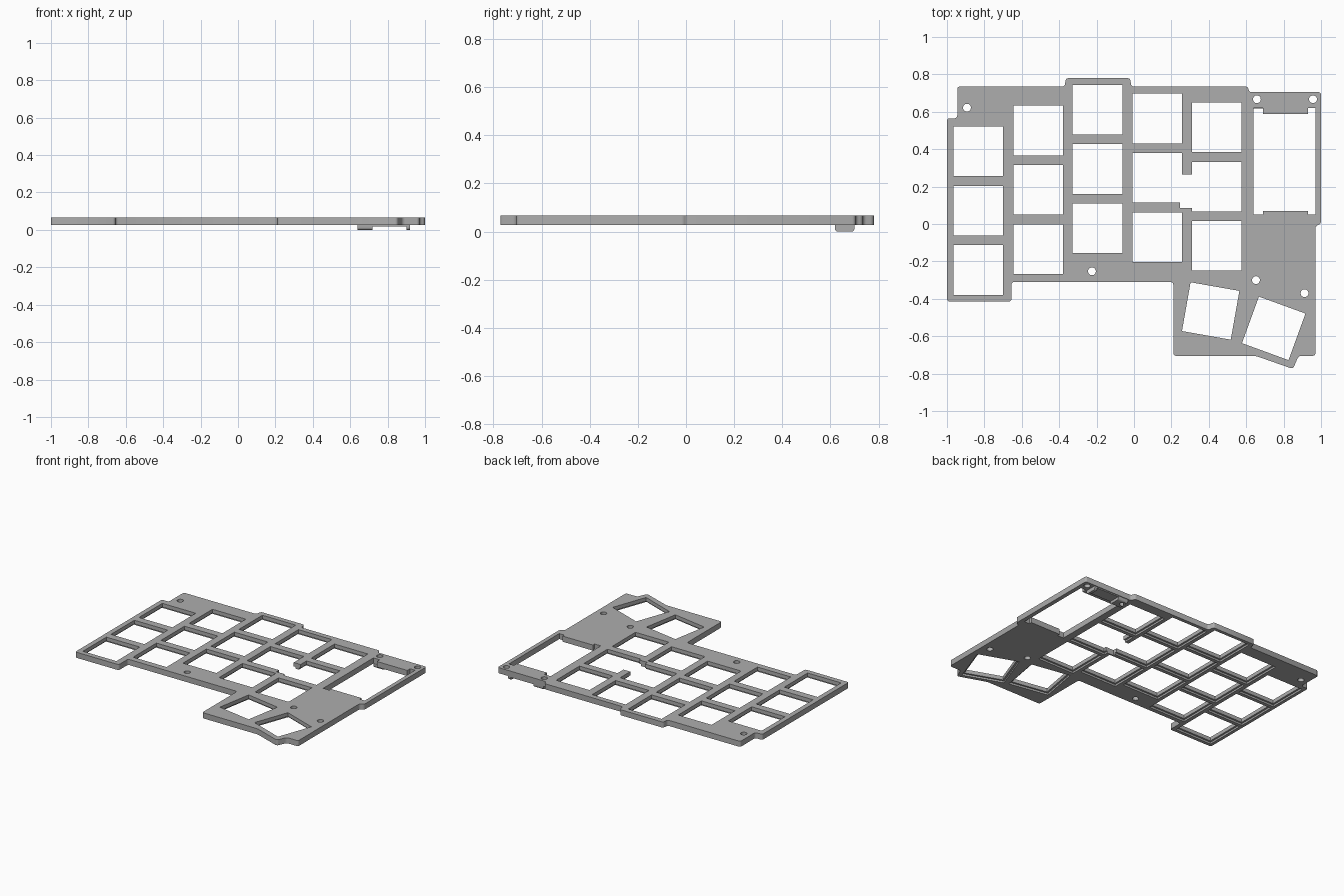
import bpy, bmesh, math
from mathutils import Matrix

cube = bpy.data.objects.get("Cube")
if cube:
    bpy.data.objects.remove(cube, do_unlink=True)

BOTTOM, TOP = 0.027, 0.067
KEY = 0.265      # switch opening width
PITCH = 0.317    # row spacing

grey = bpy.data.materials.new("plate_grey")
grey.use_nodes = True
colour = (0.42, 0.42, 0.42, 1)
grey.diffuse_color = colour
grey.node_tree.nodes["Principled BSDF"].inputs["Base Color"].default_value = colour


def make_object(name, bm):
    bmesh.ops.recalc_face_normals(bm, faces=bm.faces)
    mesh = bpy.data.meshes.new(name)
    bm.to_mesh(mesh)
    bm.free()
    mesh.materials.append(grey)
    obj = bpy.data.objects.new(name, mesh)
    bpy.context.collection.objects.link(obj)
    return obj


def add_prism(bm, points, z0, z1):
    face = bm.faces.new([bm.verts.new((x, y, z0)) for x, y in points])
    ext = bmesh.ops.extrude_face_region(bm, geom=[face])
    for v in ext["geom"]:
        if isinstance(v, bmesh.types.BMVert):
            v.co.z = z1


def add_box(bm, x0, x1, y0, y1, z0, z1):
    add_prism(bm, [(x0, y0), (x1, y0), (x1, y1), (x0, y1)], z0, z1)


def round_edges(bm, axis, radius):
    edges = [e for e in bm.edges
             if abs((e.verts[0].co - e.verts[1].co).normalized()[axis]) > 0.99]
    bmesh.ops.bevel(bm, geom=edges, offset=radius, segments=3, profile=0.5,
                    affect='EDGES', clamp_overlap=True)


def cut(target, name, bm):
    cutter = make_object(name, bm)
    cutter.hide_render = True
    mod = target.modifiers.new(name, 'BOOLEAN')
    mod.operation, mod.solver, mod.object = 'DIFFERENCE', 'EXACT', cutter
    bpy.context.view_layer.objects.active = target
    bpy.ops.object.modifier_apply(modifier=mod.name)
    bpy.data.objects.remove(cutter, do_unlink=True)


# Switch plate outline
outline = [(-1, .565), (-.945, .565), (-.945, .735), (-.37, .735), (-.365, .78),
           (-.02, .78), (-.015, .735), (.61, .735), (.615, .705), (1, .705),
           (1, 0), (.97, -.01), (.97, -.705), (.88, -.705), (.85, -.775),
           (.65, -.705), (.21, -.705), (.21, -.31), (-.655, -.31),
           (-.655, -.415), (-1, -.415)]
bm = bmesh.new()
add_prism(bm, outline, BOTTOM, TOP)
round_edges(bm, 2, 0.014)
plate = make_object("switch_plate", bm)

# Switch positions: five staggered columns and two angled thumb keys
keys = [(x, y - PITCH * row, 0)
        for x, y in ((-.832, .388), (-.513, .5), (-.195, .611), (.124, .564), (.443, .517))
        for row in range(3)]
keys += [(.41, -.465, -10), (.747, -.558, -20)]


def key_boxes(width, z0, z1):
    bm = bmesh.new()
    for x, y, angle in keys:
        place = (Matrix.Translation((x, y, (z0 + z1) / 2))
                 @ Matrix.Rotation(math.radians(angle), 4, 'Z')
                 @ Matrix.Diagonal((width, width, z1 - z0, 1)))
        bmesh.ops.create_cube(bm, size=1, matrix=place)
    return bm


cut(plate, "switch_openings", key_boxes(KEY, -.1, .2))
cut(plate, "clip_pockets", key_boxes(KEY + .026, -.1, BOTTOM + .013))

# Gap joining two neighbouring openings
bm = bmesh.new()
add_prism(bm, [(.245, .085), (.32, .085), (.32, .265), (.245, .265)], -.1, .2)
cut(plate, "joining_gap", bm)

# Controller window with a tab at each end
window = [(.64, .05), (.69, .05), (.69, .07), (.93, .07), (.93, .05), (.97, .05),
          (.97, .62), (.93, .62), (.93, .588), (.69, .588), (.69, .62), (.64, .62)]
bm = bmesh.new()
add_prism(bm, window, -.1, .2)
cut(plate, "controller_window", bm)

# Feet and bridge under the back edge
feet = []
for name, x0, x1, z0 in (("left_foot", .9, .92, 0), ("right_foot", .64, .72, 0),
                         ("foot_bridge", .715, .905, .019)):
    bm = bmesh.new()
    add_box(bm, x0, x1, .618, .7, z0, BOTTOM + .001)
    if z0 == 0:
        low = [e for e in bm.edges if all(v.co.z < .001 for v in e.verts)
               and abs(e.verts[0].co.x - e.verts[1].co.x) > .001]
        bmesh.ops.bevel(bm, geom=low, offset=.012, segments=3, profile=.5, affect='EDGES')
    feet.append(make_object(name, bm))


# Screw holes
def screw_holes():
    bm = bmesh.new()
    for x, y in ((-.893, .622), (.657, .667), (.957, .667),
                 (-.225, -.253), (.652, -.3), (.912, -.37)):
        bmesh.ops.create_cone(bm, cap_ends=True, segments=24, radius1=.021, radius2=.021,
                              depth=.4, matrix=Matrix.Translation((x, y, .05)))
    return bm


for part in (plate, feet[1]):
    cut(part, "screw_holes", screw_holes())

# Smooth the rounded corners, keep edges sharp
bpy.ops.object.select_all(action='DESELECT')
for part in [plate] + feet:
    part.select_set(True)
bpy.context.view_layer.objects.active = plate
bpy.ops.object.shade_smooth_by_angle(angle=math.radians(35))
